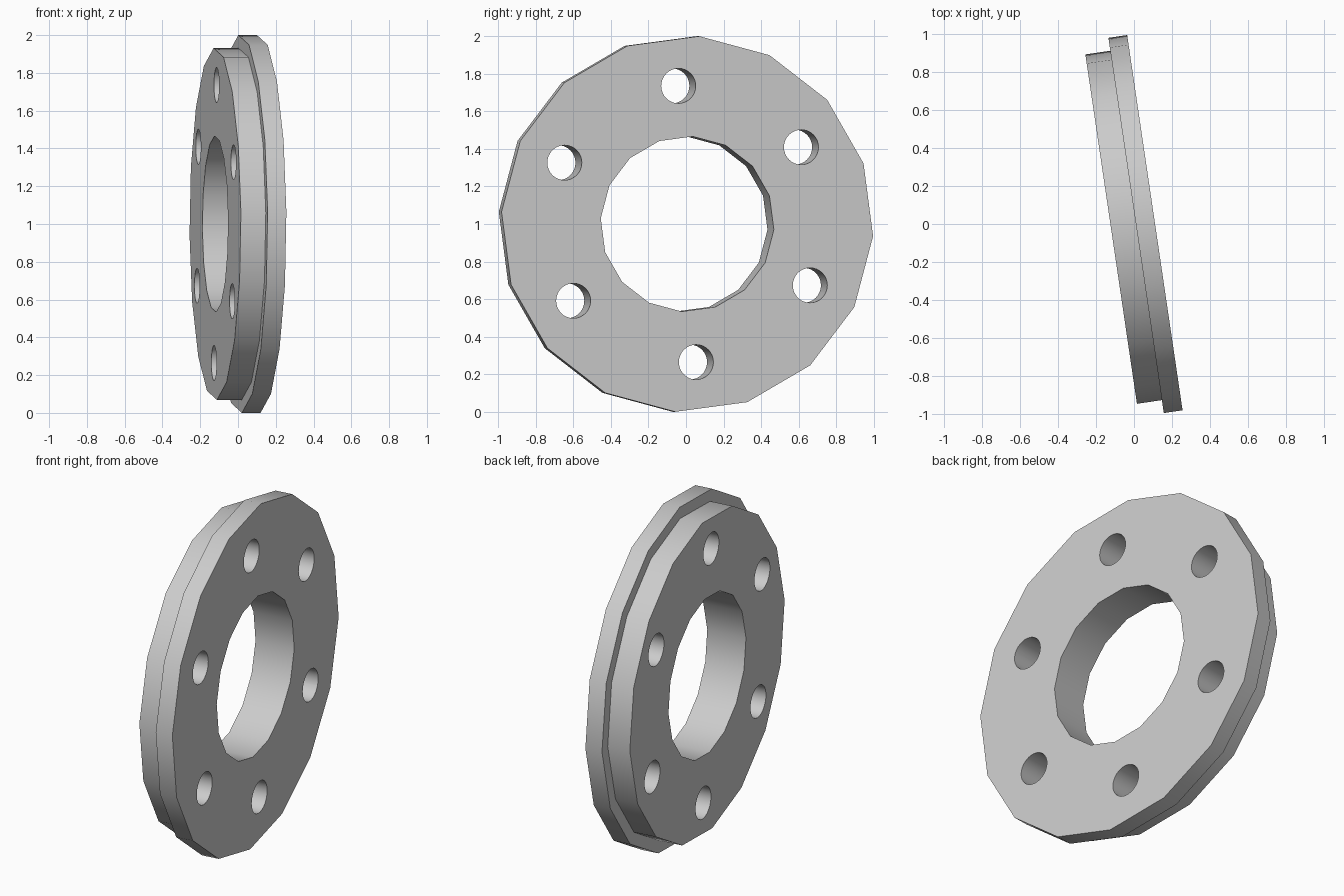
import bpy, bmesh, math
from mathutils import Matrix, Vector

SIDES = 16
TILT = math.radians(8.4)
TURN = math.radians(3.7)

cube = bpy.data.objects.get("Cube")
if cube:
    bpy.data.objects.remove(cube, do_unlink=True)

# Local frame: z runs along the ring axis, y points up
c, s = math.cos(TILT), math.sin(TILT)
frame = Matrix(((-s, 0, c, 0.11), (c, 0, s, 0.007), (0, 1, 0, 1.0), (0, 0, 0, 1)))

grey = bpy.data.materials.new("plain grey")
grey.use_nodes = True
grey.diffuse_color = (0.6, 0.6, 0.6, 1)
grey.node_tree.nodes["Principled BSDF"].inputs["Base Color"].default_value = (0.6, 0.6, 0.6, 1)


def add_object(name, bm):
    bmesh.ops.recalc_face_normals(bm, faces=bm.faces)
    mesh = bpy.data.meshes.new(name)
    bm.to_mesh(mesh)
    bm.free()
    mesh.materials.append(grey)
    obj = bpy.data.objects.new(name, mesh)
    bpy.context.collection.objects.link(obj)
    return obj


# Stepped ring: radius and depth profile spun about the axis
profile = [(0.467, 0), (1.002, 0), (1.002, -0.1), (0.933, -0.1), (0.933, -0.233), (0.467, -0.233)]
bm = bmesh.new()
start = Vector((math.sin(TURN), math.cos(TURN), 0))
verts = [bm.verts.new(start * r + Vector((0, 0, z))) for r, z in profile]
edges = [bm.edges.new((v, verts[i - 1])) for i, v in enumerate(verts)]
bmesh.ops.spin(bm, geom=verts + edges, cent=(0, 0, 0), axis=(0, 0, 1),
               angle=math.tau, steps=SIDES, use_merge=False)
bmesh.ops.remove_doubles(bm, verts=bm.verts, dist=0.0005)
ring = add_object("stepped_flange_ring", bm)

# Six bolt holes drilled through the ring
bm = bmesh.new()
for i in range(6):
    a = i * math.tau / 6 - TURN
    place = Matrix.Translation((0.737 * math.sin(a), 0.737 * math.cos(a), -0.12))
    bmesh.ops.create_cone(bm, cap_ends=True, segments=32, radius1=0.093,
                          radius2=0.093, depth=0.6, matrix=place)
drill = add_object("bolt_hole_cutter", bm)
drill.hide_render = True

cut = ring.modifiers.new("bolt_holes", "BOOLEAN")
cut.operation = "DIFFERENCE"
cut.solver = "EXACT"
cut.object = drill
bpy.context.view_layer.objects.active = ring
ring.select_set(True)
bpy.ops.object.modifier_apply(modifier=cut.name)
bpy.data.objects.remove(drill, do_unlink=True)

# Stand the ring upright with its slight turn, and smooth the curved walls
ring.matrix_world = frame
bpy.ops.object.shade_smooth_by_angle(angle=math.radians(30))
